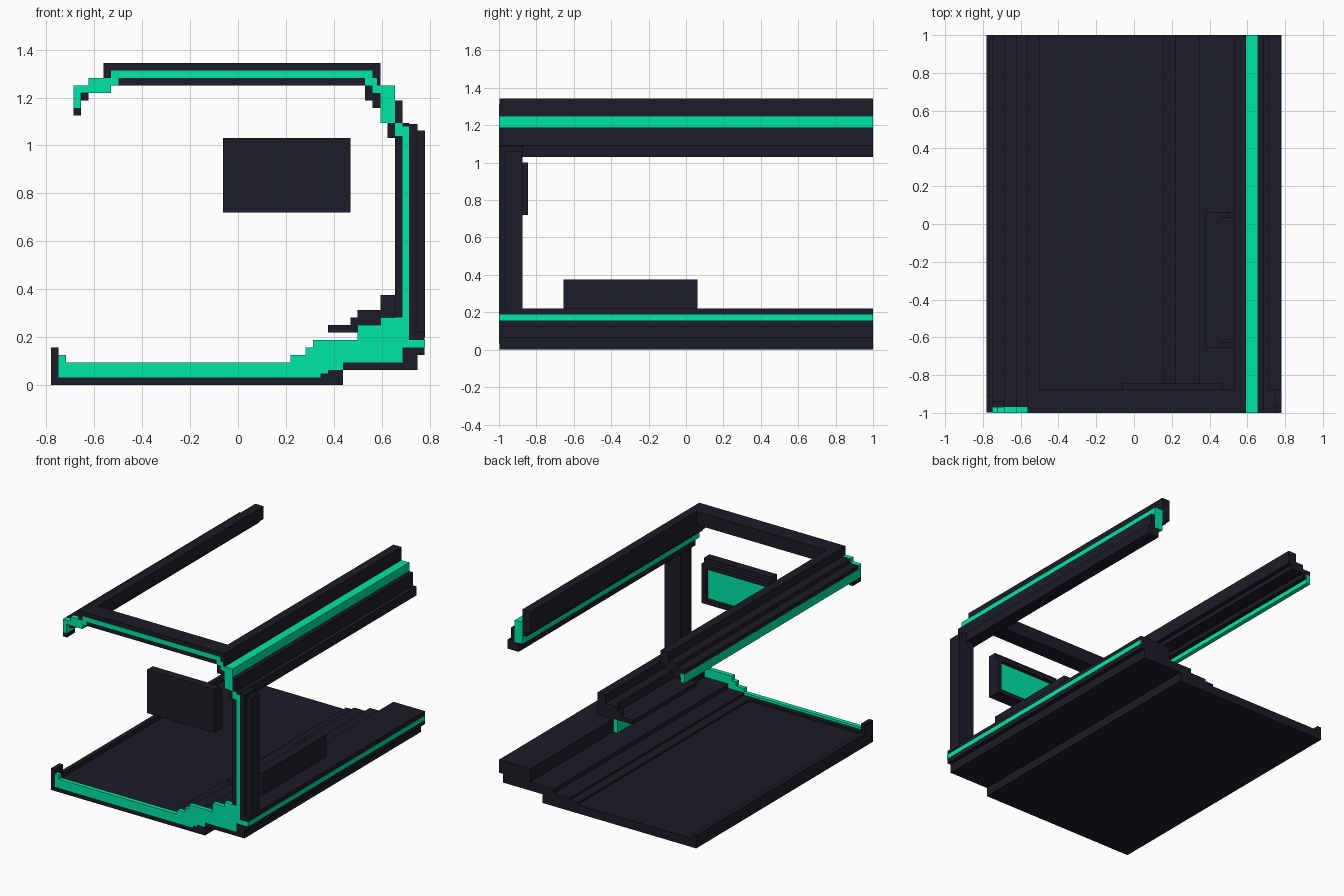
import bpy, bmesh

def mat(name, rgb):
    m = bpy.data.materials.new(name)
    m.diffuse_color = (*rgb, 1)
    return m

DARK = mat("dark charcoal", (0.0115, 0.0115, 0.0205))
GREEN = mat("bright green", (0.0, 0.79, 0.37))
FRONT = -0.998   # dark bodies sit just behind the green face trim

def prism(name, pts, y0, y1, m):
    """Extrude an (x, z) outline along y."""
    bm = bmesh.new()
    f = bm.faces.new([bm.verts.new((x, y0, z)) for x, z in pts])
    r = bmesh.ops.extrude_face_region(bm, geom=[f])
    for v in r["geom"]:
        if isinstance(v, bmesh.types.BMVert):
            v.co.y = y1
    bmesh.ops.recalc_face_normals(bm, faces=bm.faces)
    me = bpy.data.meshes.new(name)
    bm.to_mesh(me)
    bm.free()
    me.materials.append(m)
    ob = bpy.data.objects.new(name, me)
    bpy.context.collection.objects.link(ob)
    return ob

def box(name, x0, x1, y0, y1, z0, z1, m):
    return prism(name, [(x0, z0), (x1, z0), (x1, z1), (x0, z1)], y0, y1, m)

# Stepped floor slab
prism("floor", [(-.781, 0), (.4375, 0), (.4375, .0625), (.75, .0625), (.75, .125),
                (.779, .125), (.779, .219), (.531, .219), (.531, .125), (.344, .125),
                (.344, .094), (.219, .094), (.219, .078), (.156, .078), (.156, .0625),
                (-.75, .0625), (-.75, .094), (-.781, .094)],
      FRONT, 1, DARK)
box("floor_corner_lip", -.781, -.75, FRONT, -.906, .05, .156, DARK)
box("floor_front_rim", -.75, .219, -.97, -.938, .05, .078, DARK)
box("floor_side_stripe", .715, .781, -1, 1, .156, .188, GREEN)

# Green trim on the front: floor and post in one outline
prism("front_lower_trim", [(-.75, .031), (.344, .031), (.344, .047), (.375, .047),
                           (.375, .0625), (.4375, .0625), (.4375, .094), (.6875, .094),
                           (.6875, .156), (.715, .156), (.715, 1.08), (.6875, 1.08),
                           (.6875, 1.094), (.656, 1.094), (.656, 1.04), (.6875, 1.04),
                           (.6875, .281), (.594, .281), (.594, .25), (.5, .25), (.5, .188),
                           (.3125, .188), (.3125, .156), (.281, .156), (.281, .125),
                           (.219, .125), (.219, .094), (-.719, .094), (-.719, .125),
                           (-.75, .125)], -1, -.969, GREEN)

# Corner post with stepped outer ribs
box("post_core", .656, .72, FRONT, -.875, .2, 1.04, DARK)
box("post_rib", .715, .75, FRONT, -.875, .2, 1.09, DARK)
box("post_outer_rib", .745, .781, -.969, -.875, .2, 1.0625, DARK)

# Roof: front crossbar and two long beams
box("roof_crossbar", -.51, .54, FRONT, -.875, 1.25, 1.344, DARK)
box("left_roof_beam_top", -.5625, -.5, FRONT, 1, 1.25, 1.344, DARK)
prism("left_roof_beam_steps", [(-.55, 1.281), (-.625, 1.281), (-.625, 1.25),
                               (-.6875, 1.25), (-.6875, 1.219), (-.656, 1.219),
                               (-.656, 1.188), (-.625, 1.188), (-.625, 1.219),
                               (-.531, 1.219), (-.531, 1.26), (-.55, 1.26)],
      -.969, 1, DARK)
box("left_beam_stripe", -.6875, -.656, -1, 1, 1.156, 1.219, GREEN)
box("left_beam_end_lip", -.6875, -.656, FRONT, -.906, 1.125, 1.156, DARK)
prism("right_roof_beam", [(.531, 1.344), (.594, 1.344), (.594, 1.156), (.5625, 1.156),
                          (.5625, 1.188), (.531, 1.188)], FRONT, 1, DARK)
box("right_beam_stripe", .594, .656, -1, 1, 1.094, 1.25, GREEN)
prism("right_beam_lower_rail", [(.625, 1.031), (.715, 1.031), (.715, 1.094), (.6875, 1.094),
                                (.6875, 1.188), (.656, 1.188), (.656, 1.094), (.625, 1.094)],
      FRONT, 1, DARK)

# Green trim on the front of the roof
prism("front_upper_trim", [(-.6875, 1.156), (-.656, 1.156), (-.656, 1.219), (-.531, 1.219),
                           (-.531, 1.25), (-.5, 1.25), (-.5, 1.281), (.531, 1.281),
                           (.531, 1.25), (.5625, 1.25), (.5625, 1.22), (.6, 1.22),
                           (.6, 1.25), (.58, 1.25), (.58, 1.281), (.5625, 1.281),
                           (.5625, 1.3125), (-.531, 1.3125), (-.531, 1.281),
                           (-.625, 1.281), (-.625, 1.25), (-.6875, 1.25)],
      -1, -.969, GREEN)

# Hanging panel: back plate, screen facing backwards, and raised frame
box("panel_plate", -.0625, .469, -.9375, -.875, .719, 1.031, DARK)
box("panel_screen", -.035, .44, -.88, -.871, .748, .971, GREEN)
for name, x0, x1, z0, z1 in (("bottom", -.0625, .469, .719, .75),
                             ("top", -.0625, .469, .969, 1.0),
                             ("left", -.0625, -.031, .75, .969),
                             ("right", .4375, .469, .75, .969)):
    box("panel_frame_" + name, x0, x1, -.876, -.844, z0, z1, DARK)

# Stepped side shelf with raised ends
prism("side_shelf", [(.375, .219), (.531, .219), (.531, .2), (.656, .2), (.656, .375),
                     (.594, .375), (.594, .3125), (.531, .3125), (.531, .25), (.375, .25)],
      -.655, .0625, DARK)
for y in (-.655, .0315):
    prism("shelf_end", [(.469, .24), (.54, .24), (.54, .3125), (.5, .3125),
                        (.5, .281), (.469, .281)], y, y + .031, DARK)
box("shelf_green_support", .5, .531, -.655, .0625, .12, .219, GREEN)
